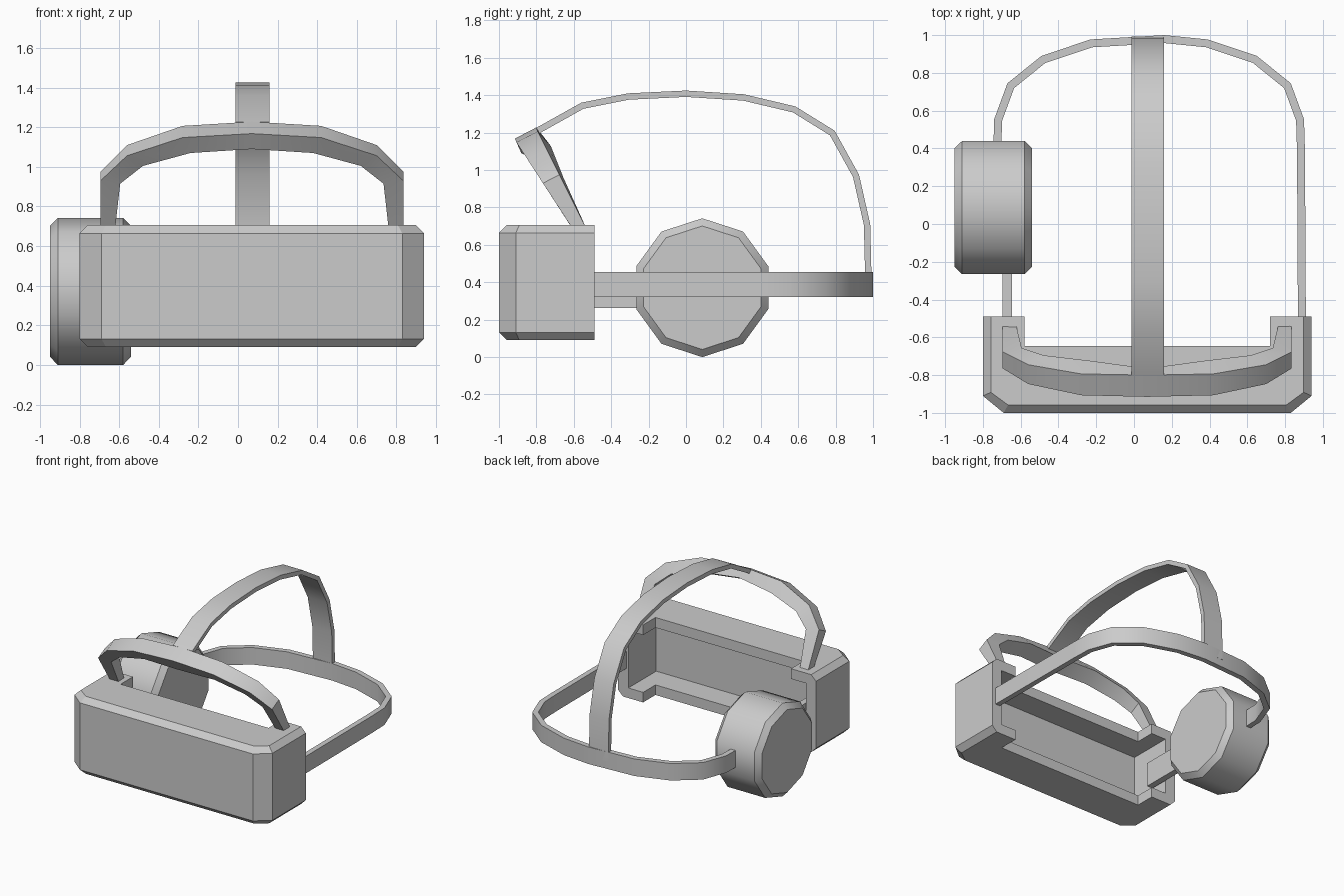
import bpy, bmesh, math
from mathutils import Vector

if "Cube" in bpy.data.objects:
    bpy.data.objects.remove(bpy.data.objects["Cube"])


def finish(name, bm, smooth=None):
    bmesh.ops.recalc_face_normals(bm, faces=bm.faces)
    me = bpy.data.meshes.new(name)
    bm.to_mesh(me)
    bm.free()
    ob = bpy.data.objects.new(name, me)
    bpy.context.collection.objects.link(ob)
    bpy.ops.object.select_all(action='DESELECT')
    bpy.context.view_layer.objects.active = ob
    ob.select_set(True)
    if smooth:
        bpy.ops.object.shade_smooth_by_angle(angle=math.radians(smooth))
    return ob


def loft(name, rings, smooth=None):
    """Skin a row of closed rings and cap both ends."""
    bm = bmesh.new()
    vs = [[bm.verts.new(p) for p in r] for r in rings]
    n = len(rings[0])
    for a, b in zip(vs, vs[1:]):
        for i in range(n):
            j = (i + 1) % n
            bm.faces.new((a[i], a[j], b[j], b[i]))
    bm.faces.new(vs[0])
    bm.faces.new(vs[-1][::-1])
    return finish(name, bm, smooth)


def box(name, lo, hi):
    (x0, y0, z0), (x1, y1, z1) = lo, hi
    return loft(name, [[(x0, y0, z), (x1, y0, z), (x1, y1, z), (x0, y1, z)]
                       for z in (z0, z1)])


def offset(path, t):
    """Mitred offset of an open 2D path to its left."""
    pts = [Vector(p) for p in path]
    dirs = [(b - a).normalized() for a, b in zip(pts, pts[1:])]
    out = []
    for i, p in enumerate(pts):
        d0, d1 = dirs[max(i - 1, 0)], dirs[min(i, len(dirs) - 1)]
        n = Vector((-d0.y - d1.y, d0.x + d1.x)).normalized()
        out.append(p + n * t / max(n.dot(Vector((-d0.y, d0.x))), 0.5))
    return out


# visor shell: chamfered prism, hollow at the back, notched above and below
def outline(i, z):
    w, f = 0.87 - i, -1 + i
    k = i * 0.45
    half = [(w, -0.49), (w, -0.91 + k), (w - 0.11 + k, f)]
    return [(0.07 + x, y, z) for x, y in half] + \
           [(0.07 - x, y, z) for x, y in half[::-1]]


visor = loft("visor_shell", [outline(0.042, 0.09), outline(0, 0.132),
                             outline(0, 0.664), outline(0.042, 0.706)])
for lo, hi in (((-0.71, -0.84, 0.17), (0.85, 0, 0.625)),
               ((-0.58, -0.645, -0.2), (0.72, 0, 1))):
    cut = box("visor_cutter", lo, hi)
    cut.hide_render = True
    mod = visor.modifiers.new("cut", 'BOOLEAN')
    mod.operation, mod.solver, mod.object = 'DIFFERENCE', 'EXACT', cut
    bpy.context.view_layer.objects.active = visor
    bpy.ops.object.modifier_apply(modifier=mod.name)
    bpy.data.objects.remove(cut)

# strap around the back of the head
curve = [(0.825, 0.39), (0.82, 0.555), (0.75, 0.745), (0.57, 0.89),
         (0.31, 0.977), (0.08, 1.0)]
outer = [(0.91, -0.52)] + [(0.08 + x, y) for x, y in curve] + \
        [(0.08 - x, y) for x, y in curve[:-1][::-1]]
inner = offset(outer, 0.042)
loft("back_strap", [[(*o, 0.32), (*o, 0.455), (*i, 0.455), (*i, 0.32)]
                    for o, i in zip(outer, inner)], 35)

# strap over the top of the head (y, z path)
outer = [(0.993, 0.38), (0.985, 0.71), (0.925, 0.975), (0.795, 1.21),
         (0.585, 1.34), (0.31, 1.405), (0, 1.425), (-0.31, 1.41),
         (-0.56, 1.36), (-0.80, 1.226)]
inner = offset(outer, 0.034)
loft("top_strap", [[(-0.012, *o), (0.158, *o), (0.158, *i), (-0.012, *i)]
                   for o, i in zip(outer, inner)], 35)

# tilted brow arch: (outer half-width, outer z, inner half-width, inner z)
half = [(0.765, 0.67, 0.695, 0.65), (0.765, 0.975, 0.665, 0.915),
        (0.63, 1.11, 0.55, 1.005), (0.35, 1.207, 0.31, 1.07)]
rings = []
for side, rows in ((-1, half), (1, half[::-1])):
    for xo, zo, xi, zi in rows:
        s = 0.5 + 0.5 * (zo - 0.71) / 0.515
        d = Vector((0, -0.115, -0.06)) * s
        o = Vector((0.07 + side * xo, -0.545 - 0.5 * (zo - 0.71), zo))
        i = Vector((0.07 + side * xi, -0.62 - 0.6 * (zi - 0.71), zi))
        rings.append([o, o + d, i, i - d])
    if side < 0:
        o, i = Vector((0.07, -0.80, 1.228)), Vector((0.07, -0.88, 1.09))
        d = Vector((0, -0.115, -0.06))
        rings.append([o, o + d, i, i - d])
loft("brow_arch", rings, 35)

# ten-sided battery drum on one side, with its arm to the visor
loft("side_drum", [[(x, 0.087 + r * math.sin(a * math.pi / 5),
                     0.371 + r * math.cos(a * math.pi / 5)) for a in range(10)]
                   for x, r in ((-0.95, 0.33), (-0.91, 0.371),
                                (-0.58, 0.371), (-0.54, 0.33))], 40)
box("drum_arm", (-0.695, -0.62, 0.262), (-0.645, -0.15, 0.455))
